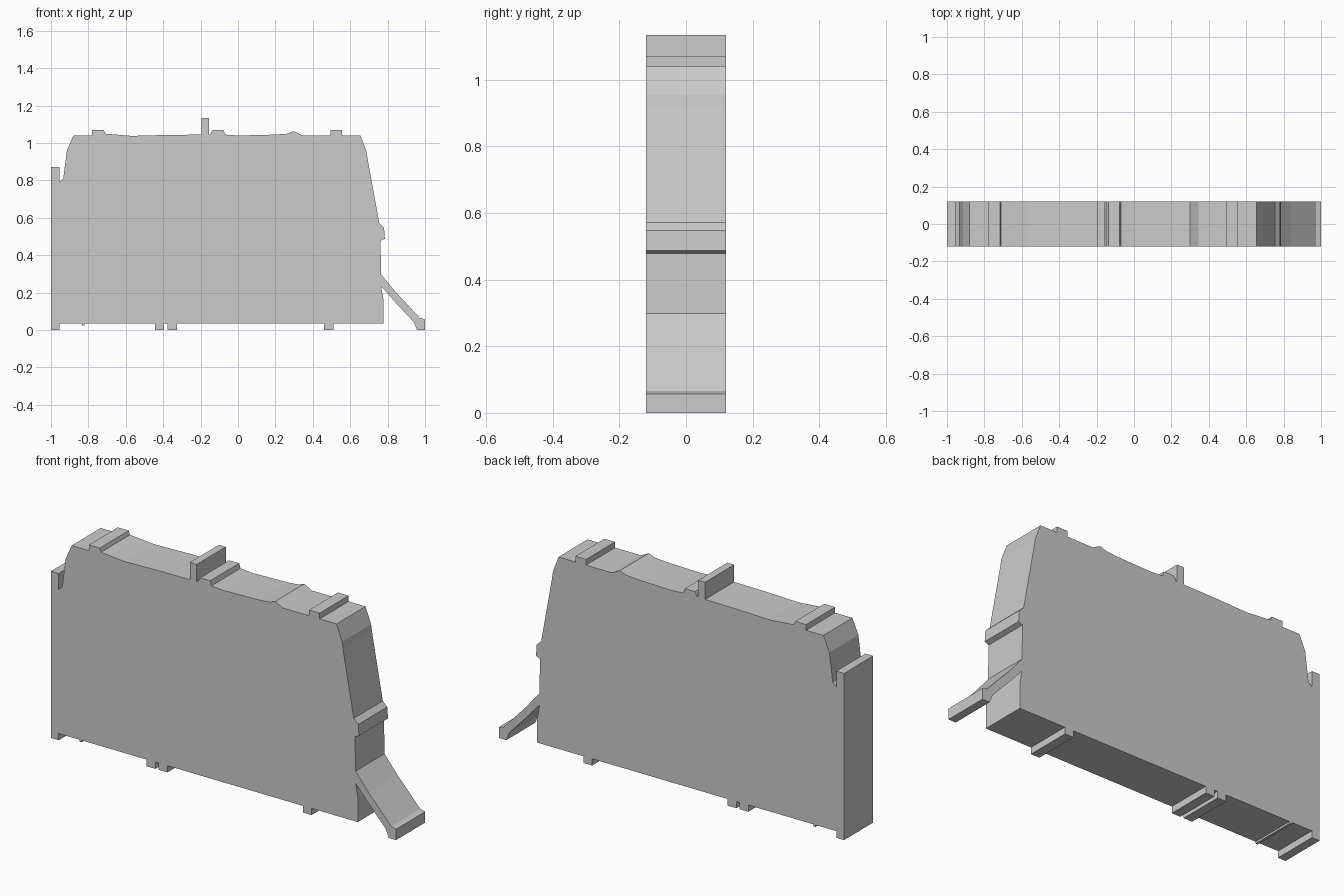
import bpy
import bmesh

if "Cube" in bpy.data.objects:
    bpy.data.objects.remove(bpy.data.objects["Cube"])

HALF_WIDTH = 0.12


def extrude_profile(name, points):
    """Extrude a counter-clockwise XZ outline symmetrically along Y."""
    bm = bmesh.new()
    front = [bm.verts.new((x, -HALF_WIDTH, z)) for x, z in points]
    back = [bm.verts.new((x, HALF_WIDTH, z)) for x, z in points]
    bm.faces.new(front)
    bm.faces.new(back[::-1])
    for i in range(len(points)):
        j = (i + 1) % len(points)
        bm.faces.new((front[i], back[i], back[j], front[j]))
    bmesh.ops.recalc_face_normals(bm, faces=bm.faces)
    mesh = bpy.data.meshes.new(name)
    bm.to_mesh(mesh)
    bm.free()
    obj = bpy.data.objects.new(name, mesh)
    bpy.context.collection.objects.link(obj)
    return obj


def tab(x0, x1, base, tip):
    """Square step in the outline, from x0 to x1."""
    return [(x0, base), (x0, tip), (x1, tip), (x1, base)]


FLOOR = 0.035

# Underside with its corner foot, small nub and three feet
bottom = [(-1, 0), (-0.955, 0), (-0.955, FLOOR)]
for x0, x1, tip in [(-0.835, -0.822, 0.025), (-0.445, -0.395, 0),
                    (-0.376, -0.325, 0), (0.46, 0.51, 0)]:
    bottom += tab(x0, x1, FLOOR, tip)

# Right edge with the latch step and chamfered shoulder
right = [(0.778, FLOOR), (0.778, 0.16), (0.765, 0.235), (0.765, 0.298),
         (0.762, 0.478), (0.785, 0.488), (0.781, 0.547), (0.755, 0.572),
         (0.692, 0.92), (0.687, 0.955), (0.655, 1.04)]

# Top edge, right to left, with raised tabs and the tall centre fin
top = tab(0.557, 0.495, 1.04, 1.07)
top += [(0.345, 1.04), (0.30, 1.063), (0.265, 1.05), (0.2, 1.045), (0, 1.04),
        (-0.07, 1.045), (-0.077, 1.07), (-0.135, 1.07), (-0.15, 1.045)]
top += tab(-0.155, -0.195, 1.045, 1.135)
top += [(-0.38, 1.043), (-0.57, 1.038)]
top += [(-0.71, 1.05), (-0.717, 1.07), (-0.78, 1.07), (-0.78, 1.04)]

# Left shoulder, notch and upright strip
left = [(-0.88, 1.04), (-0.915, 0.96), (-0.934, 0.81), (-0.955, 0.79),
        (-0.955, 0.873), (-1, 0.873)]

extrude_profile("housing", bottom + right + top + left)

# Slanted release arm with a hooked foot
extrude_profile("release_arm", [
    (0.765, 0.235), (0.85, 0.139), (0.94, 0.043), (0.957, 0), (1, 0),
    (1, 0.057), (0.972, 0.065), (0.84, 0.207), (0.765, 0.298)])
